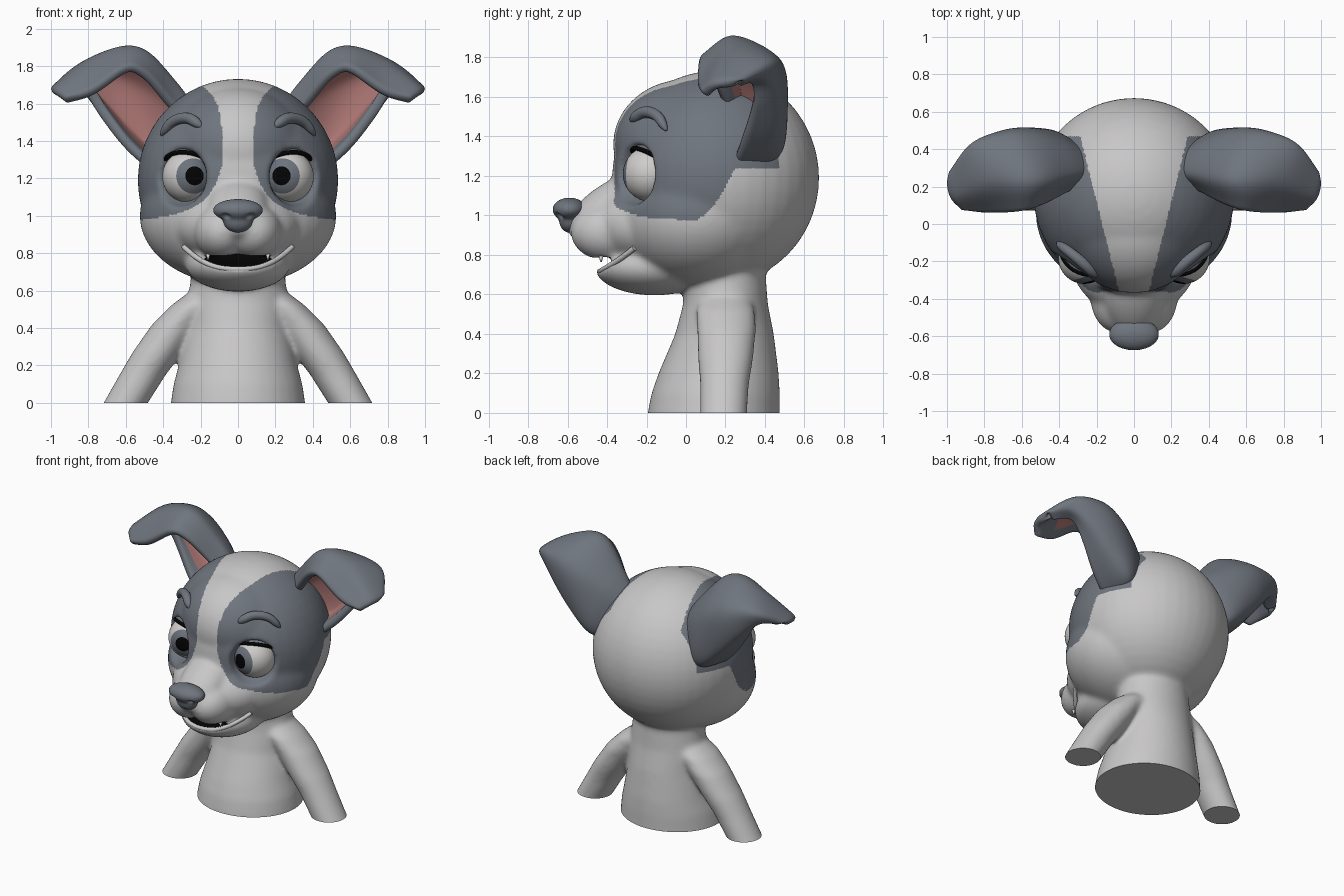
import bpy
import bmesh
import math
from mathutils import Matrix, Vector, Euler

cube = bpy.data.objects.get("Cube")
if cube:
    bpy.data.objects.remove(cube, do_unlink=True)


def material(name, r, g, b):
    m = bpy.data.materials.new(name)
    m.use_nodes = True
    m.diffuse_color = (r, g, b, 1)
    m.node_tree.nodes["Principled BSDF"].inputs["Base Color"].default_value = (r, g, b, 1)
    return m


white_fur = material("white fur", 0.58, 0.57, 0.57)
grey_fur = material("grey fur", 0.16, 0.18, 0.21)
pink_skin = material("pink ear skin", 0.41, 0.18, 0.17)
eye_white = material("eye white", 0.62, 0.61, 0.60)
iris_grey = material("iris grey", 0.15, 0.17, 0.20)
black = material("black", 0.001, 0.001, 0.001)


def frame(center, radii, pitch=0.0):
    return Matrix.LocRotScale(Vector(center), Euler((pitch, 0, 0)), Vector(radii))


def ball(bm, matrix):
    bmesh.ops.create_uvsphere(bm, u_segments=40, v_segments=24, radius=1, matrix=matrix)


def loft(bm, rings, side=1, steps=36):
    """Closed tube through horizontal ellipses (z, x, y, half width, half depth)."""
    loops = []
    for z, x, y, rx, ry in rings:
        turn = [2 * math.pi * k / steps for k in range(steps)]
        loops.append([bm.verts.new((side * x + rx * math.cos(a), y + ry * math.sin(a), z)) for a in turn])
    for low, high in zip(loops, loops[1:]):
        for k in range(steps):
            n = (k + 1) % steps
            bm.faces.new((low[k], low[n], high[n], high[k]))
    bm.faces.new(loops[0][::-1])
    bm.faces.new(loops[-1])


def to_object(name, bm, mats):
    mesh = bpy.data.meshes.new(name)
    bm.to_mesh(mesh)
    bm.free()
    for m in mats:
        mesh.materials.append(m)
    for p in mesh.polygons:
        p.use_smooth = True
    ob = bpy.data.objects.new(name, mesh)
    bpy.context.collection.objects.link(ob)
    return ob


def finish(name, bm, mats):
    bmesh.ops.recalc_face_normals(bm, faces=bm.faces)
    return to_object(name, bm, mats)


def blend(ob, voxel, rounds, cutter):
    """Fuse overlapping volumes, carve the cutter out and soften the skin."""
    cutter.hide_render = True
    for step in ("fuse", "carve", "refuse"):
        if step == "carve":
            mod = ob.modifiers.new(step, "BOOLEAN")
            mod.operation = "DIFFERENCE"
            mod.solver = "EXACT"
            mod.object = cutter
        else:
            mod = ob.modifiers.new(step, "REMESH")
            mod.mode = "VOXEL"
            mod.voxel_size = voxel
    soft = ob.modifiers.new("soften", "SMOOTH")
    soft.factor = 0.5
    soft.iterations = rounds
    graph = bpy.context.evaluated_depsgraph_get()
    graph.update()
    baked = bpy.data.meshes.new_from_object(ob.evaluated_get(graph))
    ob.modifiers.clear()
    ob.data = baked
    for p in baked.polygons:
        p.use_smooth = True
    bpy.data.objects.remove(cutter, do_unlink=True)


def mirror(ob):
    ob.modifiers.new("mirror", "MIRROR").use_mirror_merge = False


def tube(name, points, radii, mat):
    curve = bpy.data.curves.new(name, "CURVE")
    curve.dimensions = "3D"
    curve.bevel_depth = 1
    curve.bevel_resolution = 4
    curve.use_fill_caps = True
    s = curve.splines.new("NURBS")
    s.points.add(len(points) - 1)
    for p, co, r in zip(s.points, points, radii):
        p.co = (*co, 1)
        p.radius = r
    s.use_endpoint_u = True
    s.order_u = 3
    curve.materials.append(mat)
    ob = bpy.data.objects.new(name, curve)
    bpy.context.collection.objects.link(ob)
    return ob


# Head, torso and arms as overlapping volumes
eye = Vector((0.265, -0.18, 1.21))
outward = Vector((math.sin(0.5), -math.cos(0.5), 0))
mouth = frame((0, -0.46, 0.752), (0.19, 0.2, 0.036), 0.25)

bm = bmesh.new()
ball(bm, frame((0, 0.15, 1.19), (0.537, 0.525, 0.543)))           # skull
ball(bm, frame((0, 0, 1.36), (0.38, 0.37, 0.33)))                 # forehead
ball(bm, frame((0, 0.06, 1.0), (0.527, 0.44, 0.372)))             # cheeks
ball(bm, frame((0, -0.19, 0.95), (0.34, 0.3, 0.22)))              # muzzle root
ball(bm, frame((0, -0.38, 1.05), (0.16, 0.26, 0.115), 0.58))      # bridge
ball(bm, frame((0, -0.16, 0.74), (0.28, 0.305, 0.145)))           # lower jaw
loft(bm, [(-0.1, 0, 0.14, 0.37, 0.34), (0, 0, 0.14, 0.36, 0.335), (0.1, 0, 0.15, 0.345, 0.325),
          (0.2, 0, 0.165, 0.318, 0.305), (0.4, 0, 0.195, 0.275, 0.25),
          (0.55, 0, 0.2, 0.27, 0.215), (0.75, 0, 0.2, 0.24, 0.2)])
for side in (-1, 1):
    ball(bm, frame((side * 0.085, -0.385, 0.915), (0.15, 0.2, 0.15)))  # muzzle lobe
    loft(bm, [(-0.1, 0.66, 0.19, 0.12, 0.12), (0, 0.6, 0.19, 0.12, 0.12), (0.15, 0.51, 0.195, 0.125, 0.125),
              (0.27, 0.43, 0.2, 0.135, 0.14), (0.42, 0.325, 0.205, 0.135, 0.15),
              (0.52, 0.24, 0.2, 0.12, 0.15), (0.58, 0.18, 0.2, 0.1, 0.12)], side)
skin = finish("head_and_body", bm, [white_fur])

# Carving volumes for eye sockets and mouth
bm = bmesh.new()
ball(bm, mouth)
for side in (-1, 1):
    c = eye + outward * 0.127
    ball(bm, frame((side * c.x, c.y, c.z), (0.162, 0.162, 0.162)))
blend(skin, 0.011, 30, finish("socket_cutter", bm, []))

# Flat base
bm = bmesh.new()
bm.from_mesh(skin.data)
bmesh.ops.bisect_plane(bm, geom=bm.verts[:] + bm.edges[:] + bm.faces[:],
                       plane_co=(0, 0, 0), plane_no=(0, 0, 1), clear_inner=True)
caps = bmesh.ops.holes_fill(bm, edges=[e for e in bm.edges if e.is_boundary], sides=0)["faces"]
for f in caps:
    f.smooth = False
bm.to_mesh(skin.data)
bm.free()


# Grey face patches and dark mouth lining
def in_patch(p):
    x = abs(p.x)
    stripe = 0.08 + 0.25 * max(0, p.y + 0.36)
    floor = min(1.24, 0.965 + 4.5 * max(0, p.y) ** 2)
    return x > stripe and p.z > max(floor, 0.92 + 0.03 / x) and p.y < 0.47


skin.data.materials.clear()
for m in (white_fur, grey_fur, black):
    skin.data.materials.append(m)
to_mouth = mouth.inverted()
for p in skin.data.polygons:
    c = p.center
    if (to_mouth @ c).length < 1.13 and c.y > -0.46 and abs(c.x) < 0.175:
        p.material_index = 2
    else:
        p.material_index = 1 if in_patch(c) else 0

# Nose with carved nostrils
bm = bmesh.new()
ball(bm, frame((0, -0.59, 1.03), (0.135, 0.086, 0.06)))
ball(bm, frame((0, -0.585, 0.975), (0.08, 0.058, 0.065)))
nose = finish("nose", bm, [grey_fur])
bm = bmesh.new()
for side in (-1, 1):
    ball(bm, frame((side * 0.068, -0.65, 0.995), (0.03, 0.03, 0.018)))
blend(nose, 0.008, 6, finish("nostril_cutter", bm, []))

# Lower lip and small fangs
lip = [(0.29, -0.262, 0.835), (0.24, -0.322, 0.785), (0.13, -0.42, 0.725), (0, -0.443, 0.712)]
lip += [(-x, y, z) for x, y, z in lip[-2::-1]]
tube("lower_lip", lip, [0.014] * len(lip), white_fur)
bm = bmesh.new()
bmesh.ops.create_cone(bm, cap_ends=True, segments=12, radius1=0.004, radius2=0.012, depth=0.03,
                      matrix=Matrix.Translation((0.16, -0.43, 0.78)))
mirror(finish("fangs", bm, [eye_white]))

# Eyeballs: rings around the gaze axis give pupil and iris
bm = bmesh.new()
bmesh.ops.create_uvsphere(bm, u_segments=40, v_segments=34, radius=0.14)
for f in bm.faces:
    angle = math.degrees(f.calc_center_median().angle(Vector((0, 0, 1))))
    f.material_index = 2 if angle < 21 else 1 if angle < 42 else 0
gaze = Vector((-0.25, -0.97, 0.03)).to_track_quat("Z", "Y").to_matrix().to_4x4()
bm.transform(Matrix.Translation(eye) @ gaze)
mirror(finish("eyeballs", bm, [eye_white, iris_grey, black]))

# Upper eyelids with lash line
lid_frame = Matrix.Translation(eye) @ Matrix.Rotation(0.4, 4, "Z") @ Matrix.Rotation(-0.6, 4, "X")
bm = bmesh.new()
bmesh.ops.create_uvsphere(bm, u_segments=40, v_segments=40, radius=0.16)
bmesh.ops.delete(bm, geom=[v for v in bm.verts if v.co.z < 0.06], context="VERTS")
bm.transform(lid_frame)
mirror(finish("upper_eyelids", bm, [grey_fur]))
arc = [math.pi * (1 + k / 12) for k in range(13)]
lash = [lid_frame @ Vector((0.144 * math.cos(a), 0.144 * math.sin(a), 0.06)) for a in arc]
mirror(tube("lash_lines", lash, [0.012] * len(lash), black))

# Eyebrows
brow = [(0.195, -0.275, 1.475), (0.21, -0.268, 1.49), (0.27, -0.21, 1.53),
        (0.35, -0.145, 1.51), (0.4, -0.11, 1.45), (0.41, -0.1, 1.43)]
mirror(tube("eyebrows", brow, [0.008, 0.029, 0.03, 0.028, 0.022, 0.006], grey_fur))


# Ears: cupped sheet from flap edge over the crest and back to the lower rim
def spline(pts, t):
    i = min(int(t), len(pts) - 2)
    t -= i
    b, c = pts[i], pts[i + 1]
    a = pts[i - 1] if i else b * 2 - c
    d = pts[i + 2] if i + 2 < len(pts) else c * 2 - b
    return b + (c - a) * (t / 2) + (a * 2 - b * 5 + c * 4 - d) * (t * t / 2) + (b * 3 - a - c * 3 + d) * (t ** 3 / 2)


ear_rows = [
    [(0.26, 0.20, 1.50), (0.24, 0.28, 1.60), (0.27, 0.40, 1.52), (0.32, 0.42, 1.30), (0.36, 0.25, 1.22)],
    [(0.34, 0.17, 1.59), (0.33, 0.27, 1.72), (0.38, 0.45, 1.62), (0.45, 0.49, 1.32), (0.48, 0.25, 1.25)],
    [(0.47, 0.10, 1.75), (0.48, 0.25, 1.88), (0.53, 0.49, 1.72), (0.61, 0.49, 1.46), (0.61, 0.29, 1.36)],
    [(0.60, 0.06, 1.80), (0.62, 0.24, 1.91), (0.68, 0.48, 1.79), (0.75, 0.47, 1.61), (0.74, 0.34, 1.53)],
    [(0.79, 0.05, 1.67), (0.80, 0.21, 1.83), (0.87, 0.41, 1.79), (0.88, 0.40, 1.70), (0.82, 0.33, 1.66)],
    [(0.93, 0.07, 1.63), (0.99, 0.13, 1.67), (1.01, 0.21, 1.68), (0.99, 0.28, 1.68), (0.93, 0.27, 1.65)]]
ear_rows = [[Vector(p) for p in row] for row in ear_rows]
nu, nv = 25, 24
bm = bmesh.new()
grid = [[bm.verts.new(spline([spline(row, 4 * j / nv) for row in ear_rows], 5 * i / nu))
         for j in range(nv + 1)] for i in range(nu + 1)]
for i in range(nu):
    for j in range(nv):
        f = bm.faces.new((grid[i][j], grid[i + 1][j], grid[i + 1][j + 1], grid[i][j + 1]))
        f.material_index = 0 if 2 <= j < nv - 2 and i < nu - 4 else 2
ears = to_object("ears", bm, [grey_fur, pink_skin, grey_fur, grey_fur])
shell = ears.modifiers.new("thickness", "SOLIDIFY")
shell.thickness = 0.055
shell.offset = -1
shell.material_offset = 1
ears.modifiers.new("round", "SUBSURF").levels = 1
ears.modifiers["round"].render_levels = 1
mirror(ears)
